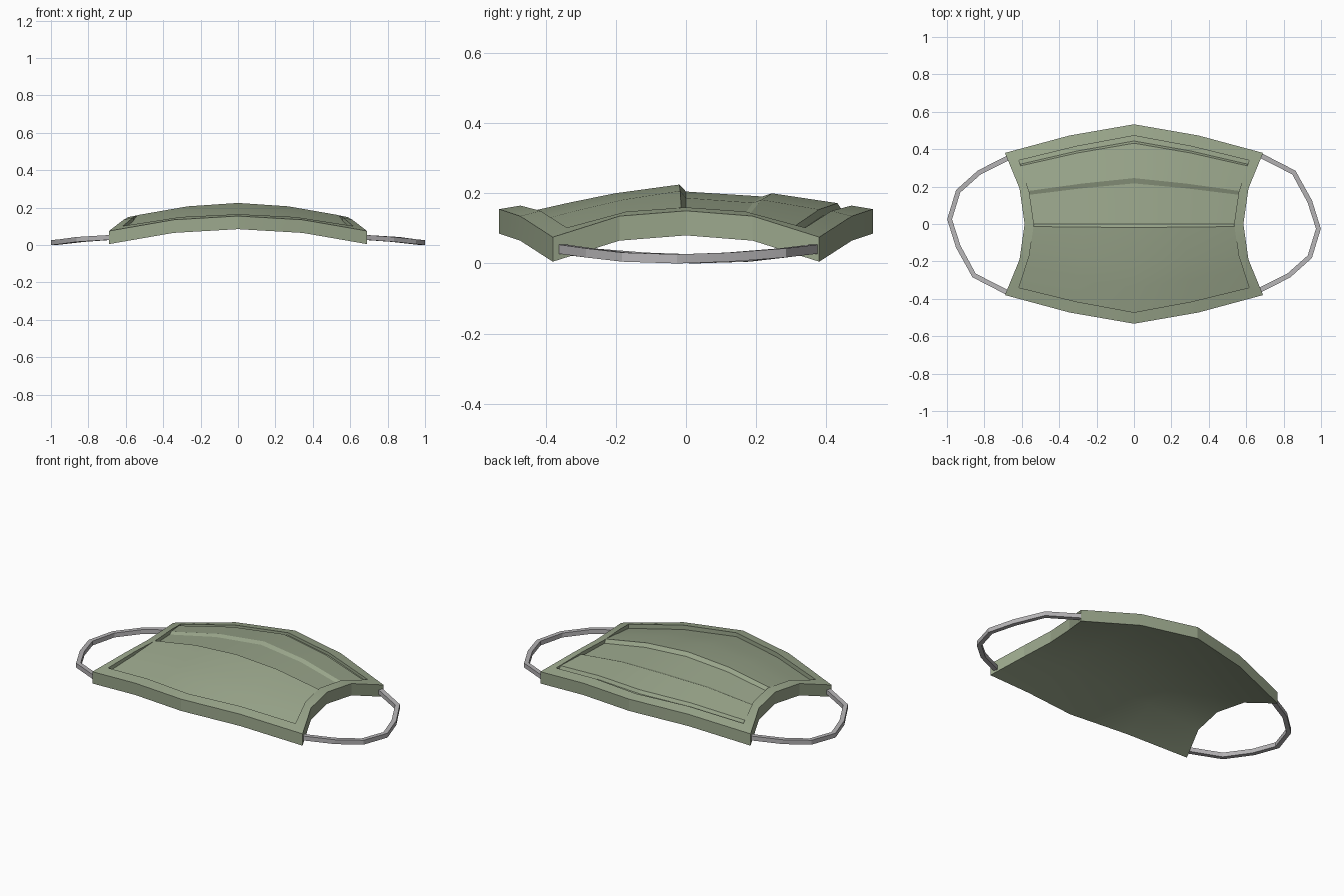
import bpy, math
from mathutils import Vector

if "Cube" in bpy.data.objects:
    bpy.data.objects.remove(bpy.data.objects["Cube"])


def material(name, rgb):
    m = bpy.data.materials.new(name)
    m.diffuse_color = (*rgb, 1)
    m.use_nodes = True
    m.node_tree.nodes["Principled BSDF"].inputs["Base Color"].default_value = m.diffuse_color
    return m


GREEN = material("sage green cloth", (0.33, 0.39, 0.265))
GREY = material("light grey elastic", (0.47, 0.46, 0.47))


def make(name, verts, faces, mat):
    me = bpy.data.meshes.new(name)
    me.from_pydata([tuple(v) for v in verts], [], faces)
    me.materials.append(mat)
    ob = bpy.data.objects.new(name, me)
    bpy.context.collection.objects.link(ob)
    bpy.context.view_layer.objects.active = ob
    ob.select_set(True)
    bpy.ops.object.mode_set(mode='EDIT')
    bpy.ops.mesh.select_all(action='SELECT')
    bpy.ops.mesh.remove_doubles(threshold=0.0001)
    bpy.ops.mesh.normals_make_consistent(inside=False)
    bpy.ops.object.mode_set(mode='OBJECT')
    bpy.ops.object.shade_smooth_by_angle(angle=math.radians(12))
    ob.select_set(False)
    return ob


def table(vals, a):
    """Interpolate three values given at 0, 0.5 and 1."""
    a = min(abs(a), 1) * 2
    i = min(int(a), 1)
    return vals[i] + (vals[i + 1] - vals[i]) * (a - i)


# half width along the height, half height along the width, z along each
OUTER = ((0.585, 0.612, 0.69), (0.533, 0.473, 0.38), (0.155, 0.135, 0.075), (0.150, 0.135, 0.075))
INNER = ((0.535, 0.56, 0.615), (0.472, 0.415, 0.34), (0.165, 0.150, 0.102), (0.160, 0.148, 0.102))


def point(s, t, shape, dz=0.0):
    X, Y, F, G = shape
    return Vector((s * table(X, t), t * table(Y, s), table(F, s) + table(G, t) - F[2] + dz))


# mask shell: border frame, outer wall and hollow underside
STEPS = (-1, -0.5, 0, 0.5, 1)
border = ([(s, -1) for s in STEPS[:-1]] + [(1, t) for t in STEPS[:-1]]
          + [(-s, 1) for s in STEPS[:-1]] + [(-1, -t) for t in STEPS[:-1]])
n = len(border)
verts, faces = [], []
for shape, dz in ((OUTER, -0.07), (OUTER, 0), (INNER, 0), (INNER, -0.05)):
    verts += [point(s, t, shape, dz) for s, t in border]
for r in range(3):
    for i in range(n):
        j = (i + 1) % n
        faces.append((r * n + i, r * n + j, r * n + n + j, r * n + n + i))
base = len(verts)
verts += [point(s, t, OUTER, -0.07) for t in STEPS for s in STEPS]
for a in range(4):
    for b in range(4):
        k = base + a * 5 + b
        faces.append((k, k + 1, k + 6, k + 5))
make("mask_border_and_lining", verts, faces, GREEN)

# pleated front panel: (fraction of height, z at the middle)
PLEATS = ((-1, 0.142), (-0.72, 0.172), (-0.43, 0.20), (-0.04, 0.225), (0.0, 0.205),
          (0.46, 0.191), (0.52, 0.20), (0.915, 0.172), (0.94, 0.154), (1, 0.15))
verts, faces = [], []
for v, z in PLEATS:
    for s in STEPS:
        p = point(s, v, INNER)
        p.z = z + table((0, -0.018, -0.065), s)
        verts.append(p)
for a in range(len(PLEATS) - 1):
    for b in range(4):
        k = a * 5 + b
        faces.append((k, k + 1, k + 6, k + 5))
panel = make("pleated_panel", verts, faces, GREEN)
if panel.data.polygons[0].normal.z < 0:
    panel.data.flip_normals()

# elastic ear loops, the left one being the right one turned half round
PATH = ((0.66, 0.375, 0.042), (0.855, 0.275, 0.03), (0.94, 0.12, 0.018), (0.986, -0.025, 0.013),
        (0.94, -0.175, 0.018), (0.828, -0.275, 0.03), (0.66, -0.36, 0.042))
for side, name in ((1, "right_ear_loop"), (-1, "left_ear_loop")):
    pts = [Vector((side * x, side * y, z)) for x, y, z in PATH]
    verts, faces = [], []
    for i, p in enumerate(pts):
        d = pts[min(i + 1, 6)] - pts[max(i - 1, 0)]
        out = Vector((d.y, -d.x, 0)).normalized() * 0.013
        up = Vector((0, 0, 0.013))
        verts += [p - out - up, p + out - up, p + out + up, p - out + up]
    for i in range(6):
        for c in range(4):
            e = (c + 1) % 4
            faces.append((i * 4 + c, i * 4 + e, i * 4 + 4 + e, i * 4 + 4 + c))
    faces += [(0, 1, 2, 3), (24, 25, 26, 27)]
    make(name, verts, faces, GREY)
